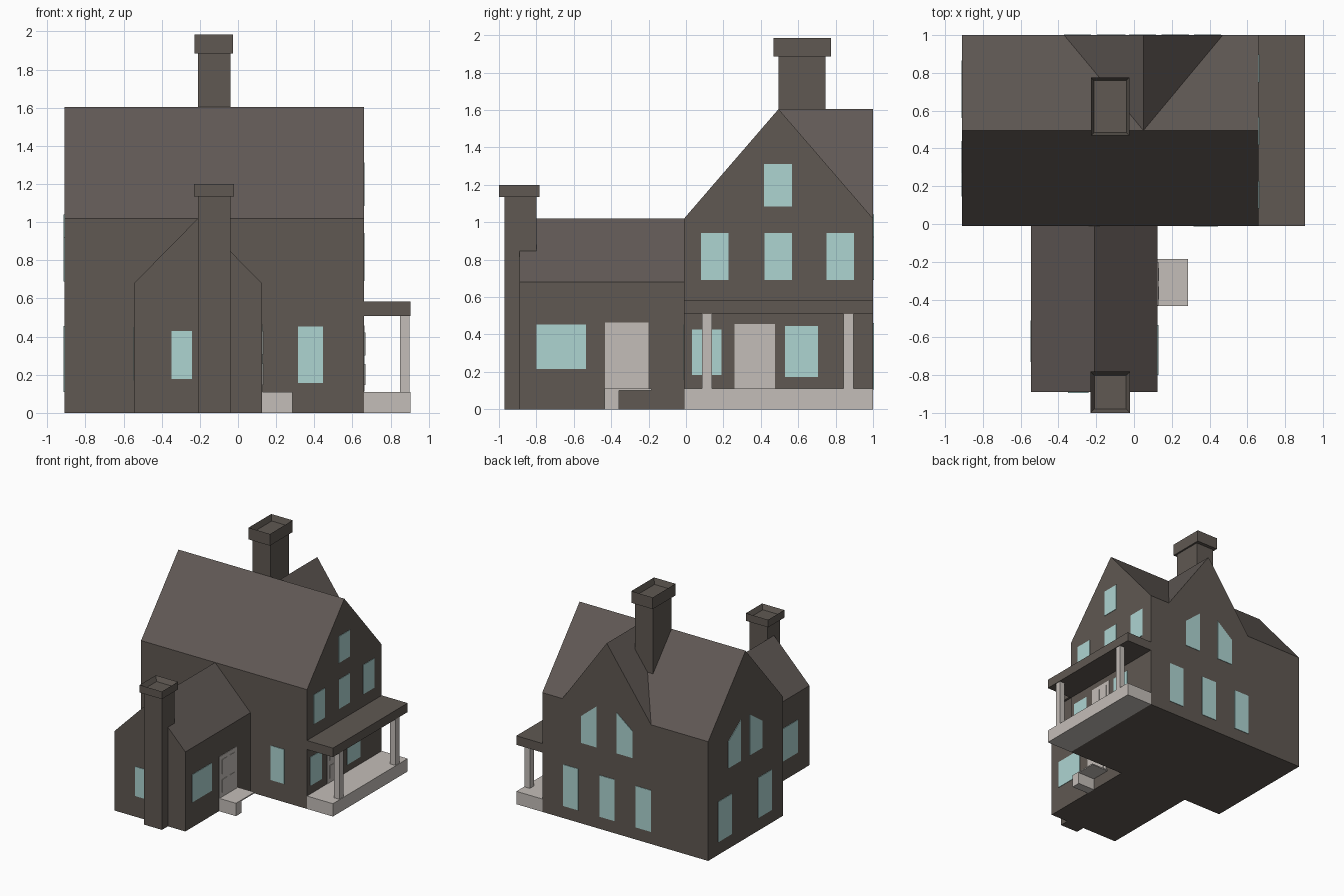
import bpy
import bmesh

old = bpy.data.objects.get("Cube")
if old:
    bpy.data.objects.remove(old, do_unlink=True)


def material(name, r, g, b):
    m = bpy.data.materials.new(name)
    m.use_nodes = True
    m.diffuse_color = (r, g, b, 1)
    node = next(n for n in m.node_tree.nodes if n.type == "BSDF_PRINCIPLED")
    node.inputs["Base Color"].default_value = (r, g, b, 1)
    node.inputs["Roughness"].default_value = 0.9
    return m


WALL = material("wall brown", 0.115, 0.099, 0.085)
ROOF = material("roof brown", 0.119, 0.1, 0.091)
TRIM = material("pale trim", 0.55, 0.51, 0.48)
GLASS = material("pale blue glass", 0.42, 0.66, 0.64)


def finish(name, bm, *mats):
    bmesh.ops.recalc_face_normals(bm, faces=bm.faces)
    me = bpy.data.meshes.new(name)
    bm.to_mesh(me)
    bm.free()
    for m in mats:
        me.materials.append(m)
    ob = bpy.data.objects.new(name, me)
    bpy.context.collection.objects.link(ob)
    return ob


def slab(name, outline, axis, start, end, *mats):
    """Extrude a flat outline along x or y; upward slopes take the second material."""
    bm = bmesh.new()

    def at(p, d):
        return (d, p[0], p[1]) if axis == "x" else (p[0], d, p[1])

    face = bm.faces.new([bm.verts.new(at(p, start)) for p in outline])
    out = bmesh.ops.extrude_face_region(bm, geom=[face])
    for v in out["geom"]:
        if isinstance(v, bmesh.types.BMVert):
            v.co["xy".index(axis)] = end
    bmesh.ops.recalc_face_normals(bm, faces=bm.faces)
    if len(mats) > 1:
        for f in bm.faces:
            f.material_index = int(f.normal.z > 0.1)
    return finish(name, bm, *mats)


def box(name, x, y, z, mat, rim=0, depth=0):
    """Box from ranges, with an optional recess in the top."""
    bm = bmesh.new()
    bmesh.ops.create_cube(bm, size=1)
    for v in bm.verts:
        v.co = [r[0] if c < 0 else r[1] for c, r in zip(v.co, (x, y, z))]
    bm.normal_update()
    if rim:
        top = max(bm.faces, key=lambda f: f.normal.z)
        bmesh.ops.inset_region(bm, faces=[top], thickness=rim)
        for v in top.verts:
            v.co.z -= depth
    return finish(name, bm, mat)


def rect(a0, a1, z0, z1):
    return [(a0, z0), (a1, z0), (a1, z1), (a0, z1)]


def slanted(outer, inner, z0=0.69, low=0.92, high=1.04):
    return [(outer, z0), (inner, z0), (inner, high), (outer, low)]


def windows(name, axis, plane, out, outlines):
    for i, pts in enumerate(outlines, 1):
        slab(f"{name}_{i}", pts, axis, plane - out * 0.01, plane + out * 0.004, GLASS)


# Main house and its rear cross gable
X0, X1, Y0, Y1, EAVE, RIDGE = -0.91, 0.66, -0.01, 1.0, 1.02, 1.605
slab("main_house", [(Y0, 0), (Y1, 0), (Y1, EAVE), (0.495, RIDGE), (Y0, EAVE)],
     "x", X0, X1, WALL, ROOF)
slab("rear_gable", [(-0.37, EAVE), (0.47, EAVE), (0.05, RIDGE)],
     "y", 0.495, Y1, WALL, ROOF)

# Front wing
W0, W1, WF = -0.545, 0.125, -0.89
slab("front_wing", [(W0, 0), (W1, 0), (W1, 0.68), (-0.21, 1.02), (W0, 0.68)],
     "y", WF, 0.05, WALL, ROOF)

# Chimneys with hollow caps
box("main_chimney", (-0.21, -0.04), (0.495, 0.745), (1.0, 1.9), WALL)
box("main_chimney_cap", (-0.228, -0.025), (0.468, 0.775), (1.885, 1.985), WALL, 0.022, 0.05)
box("wing_chimney", (-0.21, -0.04), (-0.97, -0.8), (0, 1.15), WALL)
box("wing_chimney_cap", (-0.23, -0.02), (-1.0, -0.782), (1.135, 1.2), WALL, 0.03, 0.04)

# Side porch
PX = 0.905
box("porch_floor", (X1, PX), (Y0, Y1), (0, 0.11), TRIM)
box("porch_roof", (X1, PX), (Y0, Y1), (0.508, 0.585), WALL)
for side, y in (("front", 0.085), ("back", 0.843)):
    box(f"porch_post_{side}", (0.85, 0.9), (y, y + 0.053), (0.1, 0.51), TRIM)

# Wing door step, open at its far side
box("step_front", (W1, 0.285), (-0.435, -0.358), (0, 0.11), TRIM)
box("step_top", (W1, 0.285), (-0.358, -0.185), (0.1, 0.11), TRIM)


# Doors with raised panels
def door(name, plane, y0, y1, z0, z1):
    slab(name, rect(y0, y1, z0, z1), "x", plane - 0.01, plane + 0.004, TRIM)
    w, h = y1 - y0, z1 - z0
    for i in (0.14, 0.56):
        for j, k in ((0.1, 0.42), (0.55, 0.9)):
            pts = rect(y0 + i * w, y0 + (i + 0.3) * w, z0 + j * h, z0 + k * h)
            slab(f"{name}_panel", pts, "x", plane, plane + 0.008, TRIM)


door("wing_door", W1, -0.432, -0.2, 0.11, 0.465)
door("porch_door", X1, 0.258, 0.475, 0.112, 0.457)

# Windows, wall by wall
windows("wing_front_window", "y", WF, -1, [rect(-0.35, -0.242, 0.178, 0.43)])
windows("main_front_window", "y", Y0, -1, [rect(0.315, 0.445, 0.157, 0.452)])
windows("wing_left_window", "x", W1, 1, [rect(-0.8, -0.535, 0.215, 0.452)])
windows("wing_right_window", "x", W0, -1, [rect(-0.73, -0.51, 0.17, 0.45)])
windows("left_upper_window", "x", X1, 1,
        [rect(y, y + 0.147, 0.692, 0.943) for y in (0.081, 0.419, 0.75)])
windows("left_attic_window", "x", X1, 1, [rect(0.418, 0.567, 1.085, 1.312)])
windows("left_lower_window", "x", X1, 1,
        [rect(0.033, 0.19, 0.182, 0.427), rect(0.53, 0.705, 0.172, 0.445)])
windows("right_upper_window", "x", X0, -1, [slanted(0.73, 0.56), slanted(0.27, 0.44)])
windows("right_lower_window", "x", X0, -1,
        [rect(y, y + 0.18, 0.11, 0.455) for y in (0.145, 0.685)])
windows("back_upper_window", "y", Y1, 1, [slanted(0.29, 0.145), slanted(-0.195, -0.045)])
windows("back_lower_window", "y", Y1, 1,
        [rect(x, x + 0.143, 0.105, 0.46) for x in (-0.37, -0.026, 0.317)])
